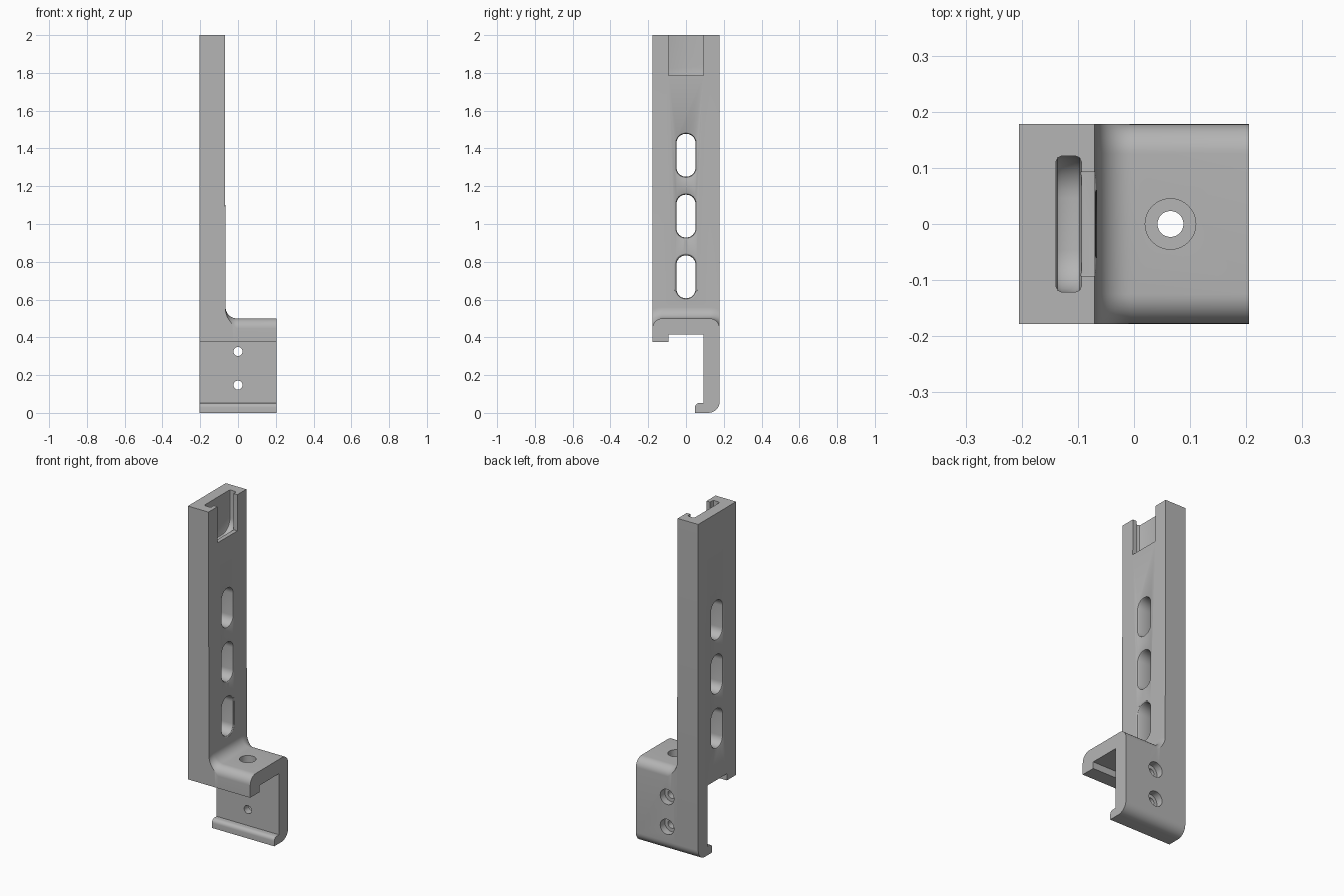
import bpy, bmesh, math

if "Cube" in bpy.data.objects:
    bpy.data.objects.remove(bpy.data.objects["Cube"])

HALF_X, HALF_Y = 0.205, 0.178


def loft(name, rings):
    """Skin a list of closed rings with equal point counts and cap both ends."""
    bm = bmesh.new()
    loops = [[bm.verts.new(p) for p in ring] for ring in rings]
    n = len(loops[0])
    for a, b in zip(loops, loops[1:]):
        for i in range(n):
            j = (i + 1) % n
            bm.faces.new((a[i], a[j], b[j], b[i]))
    bm.faces.new(loops[0][::-1])
    bm.faces.new(loops[-1])
    bmesh.ops.remove_doubles(bm, verts=bm.verts, dist=1e-6)
    bmesh.ops.recalc_face_normals(bm, faces=bm.faces)
    mesh = bpy.data.meshes.new(name)
    bm.to_mesh(mesh)
    bm.free()
    obj = bpy.data.objects.new(name, mesh)
    bpy.context.collection.objects.link(obj)
    return obj


def arc(cx, cy, r, a0, a1, n=8):
    return [(cx + r * math.cos(a0 + (a1 - a0) * i / n),
             cy + r * math.sin(a0 + (a1 - a0) * i / n)) for i in range(n + 1)]


def round_rect(cx, cy, hw, hh, r):
    pts = []
    for k, (sx, sy) in enumerate(((1, 1), (-1, 1), (-1, -1), (1, -1))):
        a = k * math.pi / 2
        # the 1e-4 keeps neighbouring corners distinct on full circles
        pts += arc(cx + sx * (hw - r + 1e-4), cy + sy * (hh - r + 1e-4), r,
                   a, a + math.pi / 2)
    return pts


def cutter(name, axis, cu, cv, hw, hh, r, steps):
    """Rounded prism along an axis; steps are (position, outward growth)."""
    place = {'x': lambda u, v, p: (p, u, v),
             'y': lambda u, v, p: (u, p, v),
             'z': lambda u, v, p: (u, v, p)}[axis]
    return loft(name, [[place(u, v, p) for u, v in
                        round_rect(cu, cv, hw + g, hh + g, r + g)]
                       for p, g in steps])


# Cross-section of the bracket: fixed hook below, rounded top edge above
HOOK = ([(-HALF_Y, 0.375), (-0.092, 0.375), (-0.092, 0.415), (0.092, 0.415),
         (0.092, 0.052)]
        + arc(0.07, 0.03, 0.022, math.pi / 2, math.pi, 5)
        + [(0.048, 0.0)]
        + arc(HALF_Y - 0.06, 0.06, 0.06, -math.pi / 2, 0))
CORNER = 0.053
FILLET = 0.06


def top_edge(d):
    rad = CORNER + d
    start = math.acos(CORNER / rad)
    right = arc(HALF_Y - CORNER, 0.5 - CORNER, rad, start, math.pi / 2, 10)
    return right + [(-y, z) for y, z in reversed(right)]


def section(x, d, top=None):
    upper = [(y, z if top is None else top) for y, z in top_edge(d)]
    pts = [(x, y, z) for y, z in HOOK]
    return pts + [(x if top is None or x < -0.2 else -0.07, y, z) for y, z in upper]


# Bracket body: tall upright, then the fillet, then the hooked foot
X0 = -0.066
rings = [section(-HALF_X, FILLET, 2.0), section(X0, FILLET, 2.0)]
for i in range(11):
    a = i / 10 * math.pi / 2
    rings.append(section(X0 + FILLET * (1 - math.cos(a)), FILLET * (1 - math.sin(a))))
rings.append(section(HALF_X, 0))
body = loft("bracket_body", rings)

# Long holes through the upright, with softened mouths
cutters = []
for z in (0.72, 1.042, 1.364):
    cutters.append(cutter("slot_cutter", 'x', 0, z, 0.05, 0.113, 0.048,
                          [(-0.23, 0.012), (-0.205, 0.010), (-0.202, 0.004),
                           (-0.195, 0), (-0.077, 0), (-0.070, 0.004),
                           (-0.067, 0.010), (-0.04, 0.012)]))

# Counterbored screw holes in the back wall and in the foot top
for z in (0.325, 0.147):
    cutters.append(cutter("wall_screw_cutter", 'y', 0, z, 0.024, 0.024, 0.024,
                          [(0.06, 0), (0.135, 0), (0.135, 0.021), (0.21, 0.021)]))
cutters.append(cutter("top_screw_cutter", 'z', 0.065, 0, 0.023, 0.023, 0.023,
                      [(0.39, 0), (0.455, 0), (0.455, 0.022), (0.53, 0.022)]))

# T-shaped pocket at the top: wide rounded chamber plus narrower opening
cutters.append(cutter("chamber_cutter", 'x', 0, 1.985, 0.121, 0.225, 0.075,
                      [(-0.139, -0.01), (-0.136, -0.003), (-0.129, 0),
                       (-0.104, 0), (-0.097, -0.003), (-0.094, -0.01)]))
cutters.append(cutter("opening_cutter", 'x', 0, 1.985, 0.093, 0.2, 0.001,
                      [(-0.11, 0), (-0.03, 0)]))

bpy.context.view_layer.objects.active = body
for c in cutters:
    c.hide_render = True
    mod = body.modifiers.new("cut", 'BOOLEAN')
    mod.operation, mod.solver, mod.object = 'DIFFERENCE', 'EXACT', c
    bpy.ops.object.modifier_apply(modifier=mod.name)
for c in cutters:
    bpy.data.objects.remove(c)

# Single grey finish
grey = bpy.data.materials.new("plain_grey")
grey.diffuse_color = (0.46, 0.46, 0.46, 1)
grey.use_nodes = True
grey.node_tree.nodes["Principled BSDF"].inputs["Base Color"].default_value = grey.diffuse_color
body.data.materials.clear()
body.data.materials.append(grey)
body.select_set(True)
bpy.ops.object.shade_smooth_by_angle(angle=math.radians(32))
